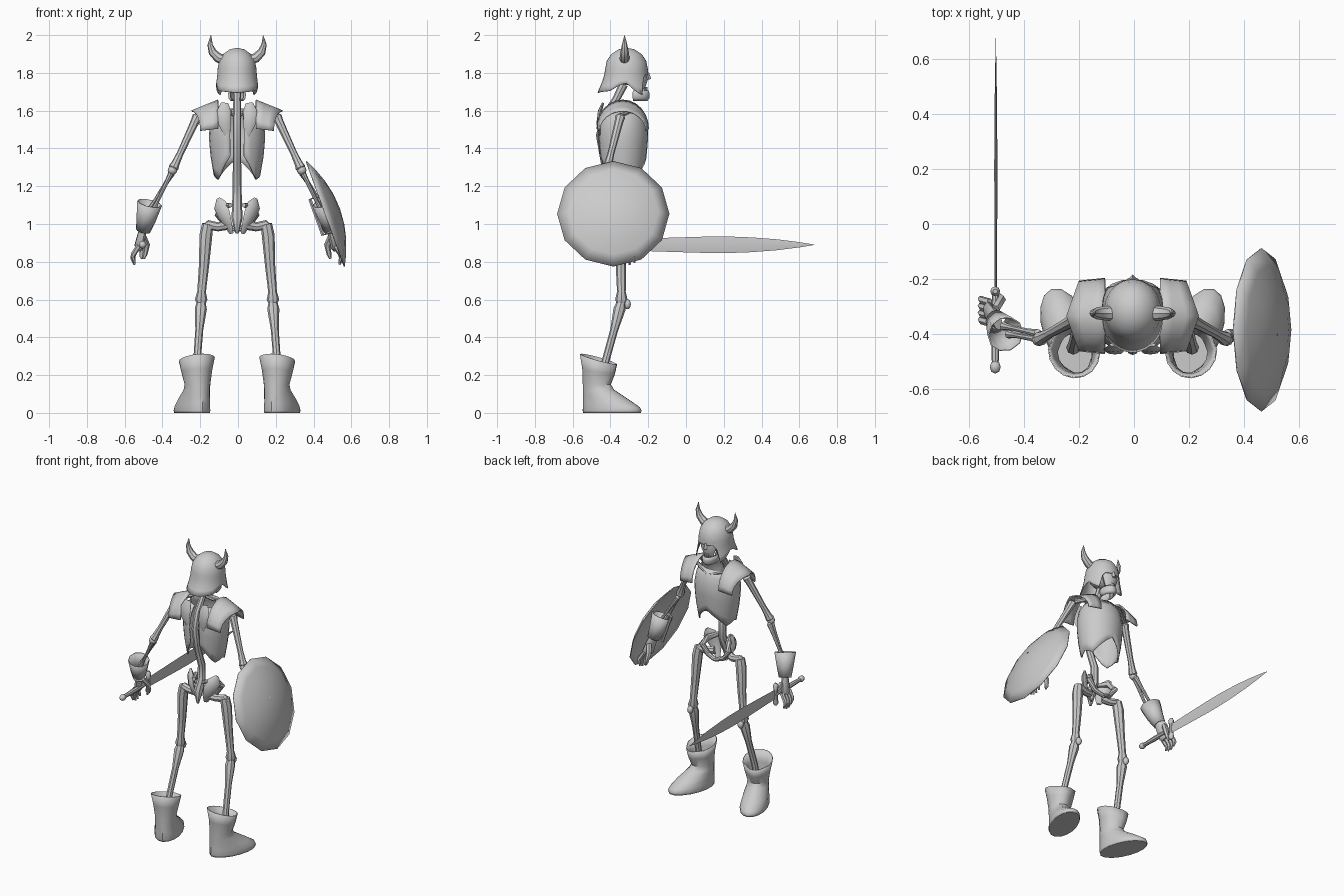
import bpy, bmesh
from math import sin, cos, pi, radians
from mathutils import Vector

cube = bpy.data.objects.get("Cube")
if cube:
    bpy.data.objects.remove(cube)

grey = bpy.data.materials.new("plain grey")
grey.use_nodes = True
grey.diffuse_color = (0.6, 0.6, 0.6, 1)
grey.node_tree.nodes["Principled BSDF"].inputs["Base Color"].default_value = (0.6, 0.6, 0.6, 1)
MID = -0.005


def lerp(table, t):
    """Piecewise linear lookup in (key, value) pairs."""
    for (a, p), (b, q) in zip(table, table[1:]):
        if t <= b:
            return p + (q - p) * max(0, t - a) / (b - a)
    return table[-1][1]


def finish(name, bm, angle=40, thick=0):
    bmesh.ops.remove_doubles(bm, verts=bm.verts, dist=0.0002)
    bmesh.ops.recalc_face_normals(bm, faces=bm.faces)
    mesh = bpy.data.meshes.new(name)
    bm.to_mesh(mesh)
    bm.free()
    mesh.materials.append(grey)
    ob = bpy.data.objects.new(name, mesh)
    bpy.context.collection.objects.link(ob)
    if thick:
        mod = ob.modifiers.new("thickness", "SOLIDIFY")
        mod.thickness, mod.offset = thick, 0
    bpy.ops.object.select_all(action="DESELECT")
    ob.select_set(True)
    bpy.context.view_layer.objects.active = ob
    bpy.ops.object.shade_smooth_by_angle(angle=radians(angle))
    return ob


def skin(name, rings, closed=True, caps=True, **kw):
    """Join rows of points with quads."""
    bm = bmesh.new()
    rows = [[bm.verts.new(p) for p in ring] for ring in rings]
    n = len(rows[0])
    for lo, hi in zip(rows, rows[1:]):
        for i in range(n if closed else n - 1):
            j = (i + 1) % n
            bm.faces.new((lo[i], lo[j], hi[j], hi[i]))
    if caps and closed:
        bm.faces.new(rows[0])
        bm.faces.new(rows[-1])
    return finish(name, bm, **kw)


def tube(name, pts, radii, flat=1.0, wide=(1, 0, 0), sides=8, caps=True, **kw):
    """Round bar along a path; flat scales it across the wide direction."""
    pts = [Vector(p) for p in pts]
    rings = []
    for i, p in enumerate(pts):
        d = (pts[min(i + 1, len(pts) - 1)] - pts[max(i - 1, 0)]).normalized()
        u = Vector(wide)
        u = (u - d * u.dot(d)).normalized()
        v = d.cross(u)
        rings.append([p + (u * cos(a) + v * sin(a) * flat) * radii[i]
                      for a in (2 * pi * k / sides for k in range(sides))])
    return skin(name, rings, caps=caps, **kw)


def bone(name, a, b, r, knob=1.5):
    """Long bone with a thicker knuckle at each end."""
    a, b = Vector(a), Vector(b)
    steps = (0, .04, .12, .3, .7, .88, .96, 1)
    prof = (.7, knob, knob * .85, 1, .85, knob * .8, knob, .7)
    return tube(name, [a.lerp(b, t) for t in steps], [r * k for k in prof])


def ball(name, loc, scale, seg=12):
    bm = bmesh.new()
    bmesh.ops.create_uvsphere(bm, u_segments=seg, v_segments=8, radius=1)
    for v in bm.verts:
        v.co = Vector(loc) + Vector([c * s for c, s in zip(v.co, scale)])
    return finish(name, bm, angle=60)


# Helmet: dome with face opening, cheek guards and flared neck skirt
RIM = [(0, 1.79), (38, 1.79), (48, 1.68), (65, 1.70), (90, 1.745), (108, 1.735), (130, 1.705), (180, 1.695)]
rings = []
for k in range(9):
    t = k / 8
    ring = []
    for i in range(36):
        deg = i * 10 - 180
        a, rim = radians(deg), lerp(RIM, abs(deg))
        if t < .5:
            z, r = rim + (1.82 - rim) * t * 2, 1
            flare = .14 * ((1.82 - z) / .12) ** 1.5
            back = .5 * max(0, -cos(a))
            r += flare * (1 + back * 3)
        else:
            z, r = 1.82 + .11 * sin((t - .5) * pi), cos((t - .5) * pi)
        ring.append((MID + .1 * r * sin(a), -.315 + .11 * r * cos(a), z))
    rings.append(ring)
skin("helmet", rings, caps=False, thick=.006)

# Skull under the helmet, with cheeks, teeth and jaw
ball("skull", (MID, -.31, 1.82), (.085, .09, .085))
tube("upper_face", [(MID, -.25, 1.81), (MID, -.235, 1.76), (MID, -.24, 1.715)], [.06, .055, .036], flat=.6)
tube("nose_bridge", [(MID, -.205, 1.8), (MID, -.198, 1.765)], [.01, .014], sides=4)
rows = []
for z, w in ((1.705, .036), (1.69, .042), (1.668, .04), (1.655, .03)):
    rows.append([(MID + w * sin(a), -.27 + (w + .03) * cos(a), z)
                 for a in (radians(d) for d in range(-100, 101, 20))])
skin("jaw", rows, closed=False, thick=.012)
for x in range(-3, 4):
    y = -.209 - .0025 * x * x
    tube("upper_tooth", [(MID + x * .01, y, 1.725), (MID + x * .01, y, 1.703)], [.006, .004], sides=4)

# Spine from skull to pelvis, with a sacrum
tube("spine", [(MID, -.33, 1.74), (MID, -.37, 1.66), (MID, -.43, 1.57), (MID, -.455, 1.47), (MID, -.43, 1.33),
               (MID, -.385, 1.2), (MID, -.385, 1.1), (MID, -.42, 1.03), (MID, -.425, .95)],
     [.024, .02, .021, .022, .022, .024, .026, .03, .008])

# Breastplate: shell open at the back with a pointed, notched hem
rows = []
for k in range(8):
    t = k / 7
    row = []
    for deg in range(-165, 166, 15):
        a, d = radians(deg), abs(deg)
        hem = lerp([(0, 1.345), (60, 1.235), (90, 1.26), (125, 1.235), (165, 1.36)], d)
        z = hem + (1.61 - hem) * t
        r = lerp([(1.23, .78), (1.36, .93), (1.48, 1), (1.56, .9), (1.61, .68)], z)
        row.append((MID + .147 * r * sin(a), -.335 + .132 * r * cos(a), z))
    rows.append(row)
skin("breastplate", rows, closed=False, thick=.008)

for s, side in ((-1, "right"), (1, "left")):
    def P(x, y, z):
        return (MID + s * x, y, z)

    # Curved horn
    tube(side + "_horn", [P(.07, -.325, 1.87), P(.1, -.325, 1.88), P(.13, -.325, 1.91), P(.143, -.325, 1.95),
                          P(.138, -.325, 2)], [.028, .026, .022, .014, .001], wide=(0, 1, 0))

    # Shoulder pad arched front to back, with an upstanding collar edge
    rows = []
    for k in range(4):
        t = k / 3
        rows.append([P(.1 + .14 * t - .045 * t * abs(cos(radians(d))), -.335 + (.135 - .01 * t) * cos(radians(d)),
                       1.505 - .012 * t + (.15 - .045 * t) * sin(radians(d))) for d in range(0, 181, 15)])
    skin(side + "_shoulder_pad", rows, closed=False, thick=.008)

    # Shoulder blade and collar bone
    tube(side + "_shoulder_blade", [P(.065, -.44, 1.64), P(.07, -.455, 1.6), P(.065, -.465, 1.53), P(.05, -.45, 1.45)],
         [.02, .036, .033, .008], flat=.3)
    tube(side + "_collar_bone", [P(.01, -.235, 1.58), P(.1, -.27, 1.61), P(.2, -.34, 1.58)], [.012, .012, .016],
         wide=(0, 1, 0))

    # Upper arm, elbow and paired forearm bones
    shoulder, elbow, wrist = P(.205, -.345, 1.58), P(.342, -.42, 1.285), P(.46, -.385, 1.05)
    bone(side + "_upper_arm", shoulder, elbow, .021, 1.3)
    ball(side + "_elbow", elbow, (.025, .025, .025), 8)
    bone(side + "_ulna", elbow, P(.455, -.4, 1.05), .011)
    bone(side + "_radius", P(.34, -.4, 1.275), P(.475, -.37, 1.06), .011)

    # Glove: flared cuff, palm, fingers and thumb
    tube(side + "_glove_cuff", [P(.463, -.40, 1.11), P(.48, -.375, 1.03), P(.497, -.35, .965)],
         [.064, .05, .036], sides=10, caps=False, thick=.006)
    tube(side + "_palm", [P(.492, -.355, .985), P(.505, -.34, .94), P(.52, -.325, .88), P(.525, -.32, .865)],
         [.034, .042, .046, .03], flat=.5, wide=(.25 * s, 1, .2))
    for i in range(4):
        y = -.285 - i * .025
        tip = .79 + .012 * abs(i - 1.5)
        tube(side + "_finger", [P(.52, y, .885), P(.548, y + .008, .84), P(.552, y + .012, tip + .02),
                                P(.542, y + .012, tip - .012)], [.014, .014, .012, .006], sides=6)
    tube(side + "_thumb", [P(.5, -.31, .94), P(.478, -.275, .89), P(.487, -.265, .84), P(.495, -.265, .815)],
         [.017, .017, .013, .006], sides=6)

    # Pelvis: hip wing, pubic arch and hip socket
    tube(side + "_hip_wing", [P(.1, -.36, 1.135), P(.09, -.375, 1.1), P(.07, -.395, 1.05), P(.05, -.395, 1),
                              P(.03, -.38, .95)], [.012, .042, .042, .03, .014], flat=.4, wide=(.8 * s, .6, 0))
    tube(side + "_hip_wing_front", [P(.035, -.42, 1.1), P(.075, -.34, 1.09), P(.1, -.31, 1.05), P(.06, -.315, .99),
                                    P(.0, -.305, .97)], [.012, .02, .02, .016, .014], wide=(0, 0, 1))
    tube(side + "_hip_socket", [P(.05, -.375, .995), P(.1, -.36, .985), P(.15, -.355, .995), P(.175, -.355, .975)],
         [.026, .024, .026, .02], wide=(0, 1, 0))

    # Leg bones and knee
    tube(side + "_thigh", [P(.155, -.355, 1.0), P(.165, -.352, .94), P(.175, -.345, .78), P(.188, -.342, .64),
                           P(.19, -.342, .6), P(.19, -.345, .575)], [.03, .034, .027, .023, .033, .022])
    ball(side + "_kneecap", P(.19, -.31, .575), (.02, .018, .026), 8)
    tube(side + "_shin", [P(.19, -.343, .585), P(.192, -.352, .55), P(.2, -.38, .44), P(.213, -.43, .26),
                          P(.216, -.45, .12)], [.024, .032, .021, .02, .026])

    # Boot: shaft with a sloping open top, ankle, instep and toe, turned outward
    rows = []
    for off, w, ln, z, slope in ((-.0, .092, .098, .285, -.028), (.0, .078, .086, .22, -.015), (-.01, .064, .074, .15, 0),
                                 (.0, .066, .084, .12, 0), (.045, .075, .13, .075, -.012), (.072, .08, .158, .04, -.012),
                                 (.075, .083, .163, .012, 0), (.075, .08, .16, 0, 0)):
        row = []
        for i in range(16):
            a = i * pi / 8
            fwd = off + ln * cos(a)
            lat = w * sin(a) * (.85 if cos(a) > .5 and z > .1 else 1)
            turn = radians(20)
            row.append(P(.213 + lat * cos(turn) + fwd * sin(turn), -.462 + fwd * cos(turn) - lat * sin(turn),
                         z + slope * cos(a)))
        rows.append(row)
    boot = skin(side + "_boot", rows, caps=False, thick=.005)
    skin(side + "_boot_sole", [rows[-1], [(x, y, .006) for x, y, z in rows[-1]]])

# Shield: tilted shallow twelve-sided dome, hollow inside
centre, out, up = Vector((.462, -.385, 1.053)), Vector((.94, 0, .34)), Vector((-.34, 0, .94))
rows = []
for t in (1, .8, .55, .3, 0):
    rows.append([centre + out * (.08 * (1 - t * t)) + (up * cos(a) + Vector((0, 1, 0)) * sin(a)) * .296 * t
                 for a in (k * pi / 6 for k in range(12))])
skin("shield", rows, caps=False, thick=.006)
tube("shield_strap", [centre + up * .1, centre + up * .1 - out * .05, centre - up * .1 - out * .05, centre - up * .1],
     [.01] * 4, wide=(0, 1, 0), sides=6)

# Sword: pommel, grip, guard and leaf-shaped blade
SX, SZ = -.505, .89
ball("sword_pommel", (SX, -.52, SZ), (.02, .025, .02), 8)
tube("sword_grip", [(SX, -.52, SZ), (SX, -.4, SZ), (SX, -.25, SZ)], [.012, .016, .012])
tube("sword_guard", [(SX, -.245, SZ + z) for z in (-.075, -.06, -.02, .02, .06, .075)],
     [.008, .018, .013, .013, .018, .008])
tube("sword_blade", [(SX + .002, y, SZ) for y in (-.25, -.1, .1, .22, .35, .48, .6, .68)],
     [.032, .037, .043, .044, .039, .029, .014, .001], flat=.13, wide=(0, 0, 1), sides=4, angle=20)
